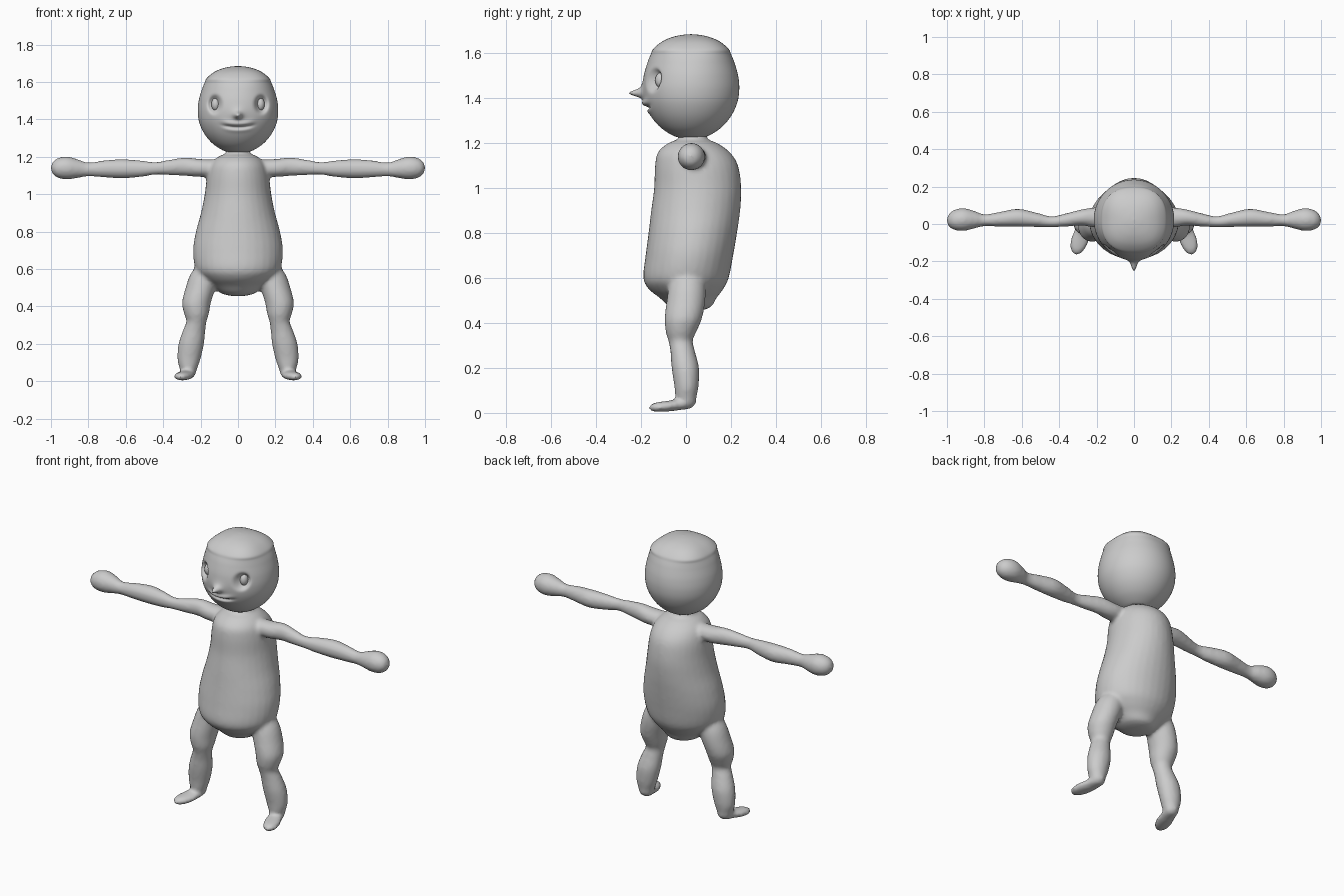
import bpy
import bmesh
from math import cos, sin, pi, exp
from mathutils import Vector, Matrix

if "Cube" in bpy.data.objects:
    bpy.data.objects.remove(bpy.data.objects["Cube"])

clay = bpy.data.materials.new("clay grey")
clay.use_nodes = True
GREY = (0.6, 0.6, 0.6, 1)
clay.diffuse_color = GREY
clay.node_tree.nodes["Principled BSDF"].inputs["Base Color"].default_value = GREY


def spline(stations, steps):
    """Smooth the station list with a Catmull-Rom curve."""
    pts = [Vector(s) for s in stations]
    out = []
    for i in range(len(pts) - 1):
        a, b, c, d = (pts[max(i - 1, 0)], pts[i], pts[i + 1],
                      pts[min(i + 2, len(pts) - 1)])
        for k in range(steps):
            t = k / steps
            out.append(b + ((c - a) * t + (2 * a - 5 * b + 4 * c - d) * t * t
                            + (3 * b - a - 3 * c + d) * t ** 3) / 2)
    return out + [pts[-1]]


def place(axis, along, a, b):
    return {"x": (along, a, b), "y": (a, along, b), "z": (a, b, along)}[axis]


def loft(bm, axis, stations, steps=6, sides=32):
    """Rings of (along, centre a, centre b, radius a, radius b, squareness)."""
    rings = []
    for s, ca, cb, ra, rb, p in spline([tuple(q) + (2,) * (6 - len(q)) for q in stations], steps):
        ring = []
        for i in range(sides):
            c, d = cos(2 * pi * i / sides), sin(2 * pi * i / sides)
            f = (abs(c) ** p + abs(d) ** p) ** (-1 / p)
            ring.append(bm.verts.new(place(axis, s, ca + max(ra, .002) * c * f,
                                           cb + max(rb, .002) * d * f)))
        rings.append(ring)
    for r, q in zip(rings, rings[1:]):
        for i in range(sides):
            j = (i + 1) % sides
            bm.faces.new((r[i], r[j], q[j], q[i]))
    bm.faces.new(rings[0])
    bm.faces.new(rings[-1])


def finish(bm, name):
    bmesh.ops.recalc_face_normals(bm, faces=bm.faces)
    for f in bm.faces:
        f.smooth = True
    mesh = bpy.data.meshes.new(name)
    bm.to_mesh(mesh)
    bm.free()
    mesh.materials.append(clay)
    ob = bpy.data.objects.new(name, mesh)
    bpy.context.collection.objects.link(ob)
    return ob


# Body: torso, arms and legs blended into one skin
bm = bmesh.new()
loft(bm, "z", [
    (.455, 0, .02, .03, .04), (.47, 0, .02, .09, .09), (.51, 0, .01, .14, .125),
    (.55, 0, 0, .19, .165), (.6, 0, 0, .228, .19), (.7, 0, .015, .24, .195),
    (.8, 0, .03, .225, .197), (.9, 0, .043, .198, .198), (1.0, 0, .052, .178, .194),
    (1.1, 0, .047, .165, .185), (1.16, 0, .035, .145, .16), (1.2, 0, .03, .105, .11),
    (1.22, 0, .03, .065, .065), (1.26, 0, .03, .06, .06)])

# Left arm and hand
loft(bm, "x", [
    (.05, .035, 1.14, .05, .045), (.2, .035, 1.14, .054, .048), (.28, .035, 1.147, .043, .049),
    (.36, .022, 1.143, .036, .042), (.44, .012, 1.138, .029, .034), (.52, .022, 1.136, .038, .044),
    (.62, .033, 1.136, .048, .051), (.72, .025, 1.135, .039, .045), (.8, .02, 1.132, .032, .037),
    (.85, .023, 1.136, .046, .048), (.91, .024, 1.14, .061, .061), (.96, .022, 1.14, .054, .054),
    (.99, .02, 1.14, .033, .033), (1.002, .02, 1.14, .003, .003)])

# Left leg
loft(bm, "z", [
    (.022, .265, .005, .01, .012), (.035, .265, .005, .036, .036), (.07, .265, 0, .048, .047),
    (.12, .262, .002, .062, .054), (.2, .25, -.003, .068, .061), (.27, .235, -.014, .06, .055),
    (.32, .222, -.024, .054, .054), (.36, .222, -.022, .066, .068), (.42, .222, -.012, .077, .083),
    (.5, .2, 0, .08, .086), (.57, .178, .005, .077, .08), (.64, .15, .005, .055, .06)])

# Left foot
loft(bm, "y", [
    (.036, .262, .05, .012, .012), (.02, .264, .045, .036, .026), (-.03, .274, .037, .044, .025),
    (-.08, .288, .03, .05, .024), (-.125, .299, .026, .043, .022),
    (-.155, .305, .024, .024, .015), (-.166, .306, .022, .003, .003)])

# Mirror both limbs to the right side; the torso is symmetric already
limbs = [f for f in bm.faces if f.calc_center_median().x > .04
         and all(v.co.x > .03 for v in f.verts)]
linked = set()
for part in ((.91, "x"), (.2, "z"), (-.08, "y")):
    seed = min(limbs, key=lambda f: (abs(f.calc_center_median()["xyz".index(part[1])] - part[0])
                                     + (0 if part[1] == "x" else abs(f.calc_center_median().z - (.2 if part[1] == "z" else .03)))))
    stack = [seed]
    while stack:
        f = stack.pop()
        if f not in linked:
            linked.add(f)
            stack += [g for e in f.edges for g in e.link_faces]
copy = bmesh.ops.duplicate(bm, geom=list(linked))["geom"]
for v in copy:
    if isinstance(v, bmesh.types.BMVert):
        v.co.x *= -1
body = finish(bm, "body")
remesh = body.modifiers.new("Blend", "REMESH")
remesh.mode = "VOXEL"
remesh.voxel_size = .011
remesh.use_smooth_shade = True
soften = body.modifiers.new("Soften", "SMOOTH")
soften.factor = .5
soften.iterations = 5

# Head with a squared crown
bm = bmesh.new()
loft(bm, "z", [(z, 0, .022, r, r, p) for z, r, p in (
    (1.222, .04, 2), (1.235, .082, 2), (1.27, .135, 2), (1.32, .178, 2), (1.38, .206, 2),
    (1.44, .215, 2), (1.5, .21, 2), (1.56, .193, 2.1), (1.595, .179, 2.3),
    (1.62, .167, 2.6), (1.65, .132, 2.7), (1.67, .09, 2.5), (1.681, .045, 2), (1.685, .002, 2))],
     steps=10, sides=128)


# Eye sockets, nose and mouth pushed into the face
def bell(u, width):
    return exp(-(u / width) ** 2)


for v in bm.verts:
    x, y, z = v.co
    if y < 0:
        socket = ((abs(x) - .125) / .031) ** 2 + ((z - 1.48) / .043) ** 2
        v.co.y += .04 * exp(-socket ** 2)
        v.co.y -= .05 * bell(x, .016) * bell(z - 1.422, .016) + .013 * bell(x, .035) * bell(z - 1.43, .03)
        lip = z - 1.357 - 1.6 * x * x
        fade = exp(-(x / .075) ** 4)
        v.co.y += fade * (.016 * bell(lip, .008) - .012 * bell(lip - .018, .014)
                          - .004 * bell(lip + .016, .012))
finish(bm, "head")

# Eyeballs
for side, label in ((1, "left"), (-1, "right")):
    bm = bmesh.new()
    bmesh.ops.create_uvsphere(bm, u_segments=24, v_segments=16, radius=.025,
                              matrix=Matrix.Translation((side * .12, -.112, 1.48))
                              @ Matrix.Diagonal((.9, 1, 1.35, 1)))
    finish(bm, label + "_eyeball")
